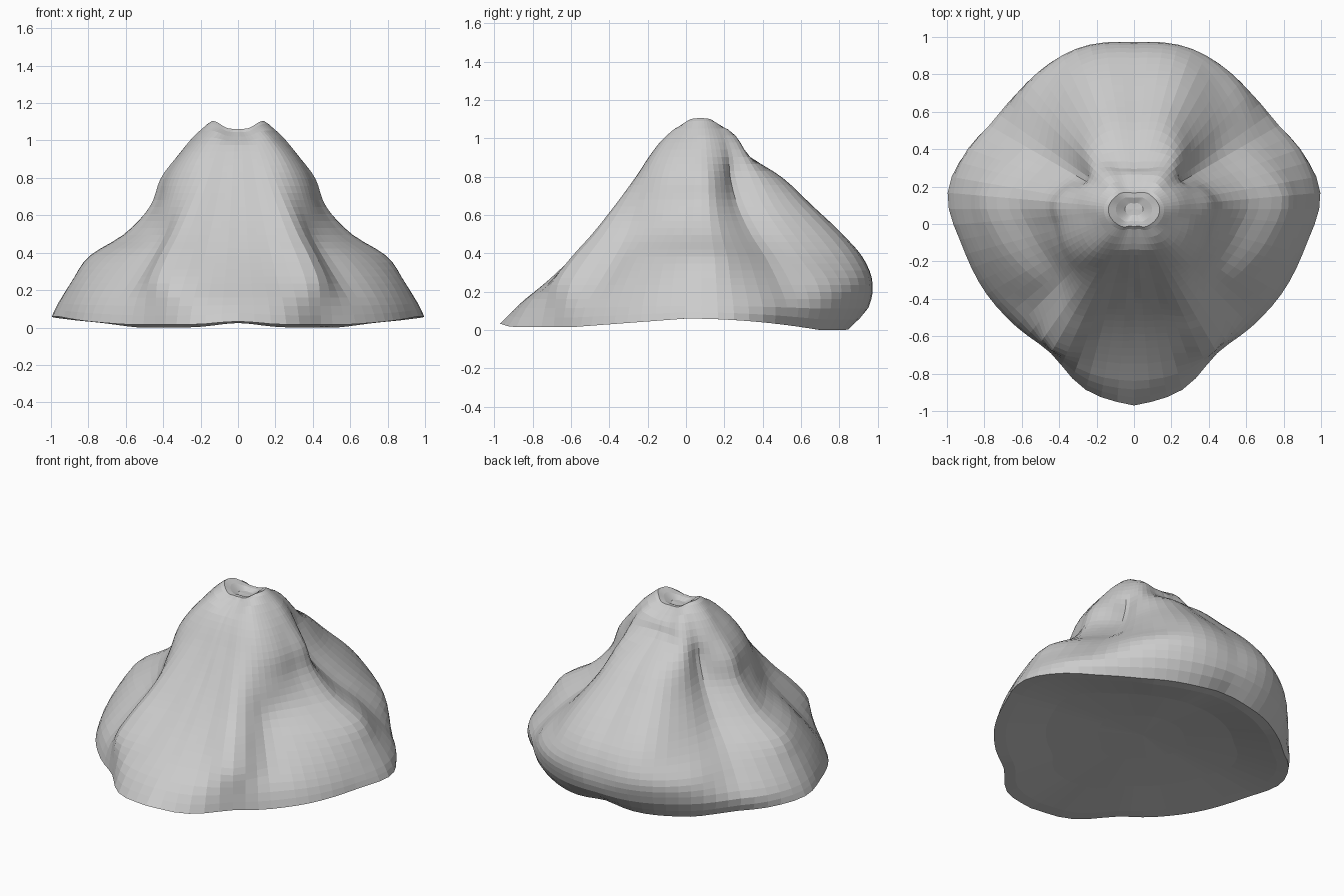
import bpy, bmesh, math

if "Cube" in bpy.data.objects:
    bpy.data.objects.remove(bpy.data.objects["Cube"])

CY = 0.08                       # axis of the mound
ANG = [0, 15, 30, 45, 60, 78, 95, 110, 122, 140, 160, 180]   # 0 = front, 180 = back
Z = [0.05, 0.12, 0.25, 0.38, 0.5, 0.65, 0.8, 0.92, 1.02, 1.09]
# contour radii per height: front panel edge at 30, side lobe at 95, groove at 122, back hump
R = [
    [1.05, 1.0, .89, .89, .91, .94, 1.0, .94, .86, .82, .80, .77],
    [.97, .95, .88, .86, .88, .92, .97, .94, .89, .88, .88, .87],
    [.81, .82, .86, .75, .79, .85, .89, .84, .80, .87, .91, .89],
    [.67, .69, .76, .64, .67, .74, .80, .72, .67, .75, .85, .84],
    [.56, .58, .64, .55, .53, .56, .61, .55, .52, .63, .75, .73],
    [.44, .46, .51, .48, .46, .45, .47, .41, .38, .49, .59, .57],
    [.34, .35, .39, .41, .41, .40, .41, .35, .30, .39, .43, .41],
    [.26, .27, .30, .33, .33, .32, .32, .30, .28, .30, .25, .23],
    [.18, .19, .21, .23, .23, .23, .24, .23, .22, .22, .19, .18],
    [.11, .11, .13, .14, .15, .16, .16, .15, .14, .13, .11, .10],
]


def spline(xs, ys, x):
    """Smooth cubic interpolation through the points."""
    n = len(xs)
    i = max(k for k in range(n - 1) if xs[k] <= x + 1e-9)

    def slope(k):
        a, b = max(k - 1, 0), min(k + 1, n - 1)
        return (ys[b] - ys[a]) / (xs[b] - xs[a])
    h = xs[i + 1] - xs[i]
    t = (x - xs[i]) / h
    return ((2*t**3 - 3*t*t + 1) * ys[i] + (t**3 - 2*t*t + t) * h * slope(i)
            + (3*t*t - 2*t**3) * ys[i + 1] + (t**3 - t*t) * h * slope(i + 1))


def base_z(x, y):
    """Slightly wavy underside, lowest at the back and either side of the middle."""
    drop = 0.06 * min(1, (y / 0.7) ** 2) if y > 0 else 0.045 * min(1, -y / 0.6)
    return 0.06 - drop * (1 - 0.4 * math.exp(-(x / 0.15) ** 2))


def place(r, a, z):
    x, y = r * math.sin(a), CY - r * math.cos(a)
    z += (base_z(x, y) - Z[0]) * max(0, min(1, 1 - (z - Z[0]) / 0.1))
    # notch between the two top bumps
    if z > 0.97:
        z -= 0.045 * math.exp(-(x / 0.1) ** 4) * min(1, (z - 0.97) / 0.12)
    return x, y, z


N, STEPS = 72, 28
bm = bmesh.new()
rings = []


def add_ring(radii, z):
    rings.append([bm.verts.new(place(r, 2 * math.pi * k / N, z)) for k, r in enumerate(radii)])


def contour(z):
    radii = [spline(Z, [row[j] for row in R], z) for j in range(len(ANG))]
    degs = [360 * k / N for k in range(N)]
    return [spline(ANG, radii, min(d, 360 - d)) for d in degs]


# underside, outer skin, then cap
for s, lift in ((0.3, 0.02), (0.65, 0.018), (0.92, 0.0)):
    add_ring([r * s for r in contour(Z[0])], Z[0] + lift)
for i in range(STEPS + 1):
    z = Z[0] + (Z[-1] - Z[0]) * i / STEPS
    add_ring(contour(z), z)
for s, z in ((0.85, 1.107), (0.6, 1.105), (0.3, 1.09)):
    add_ring([r * s for r in contour(Z[-1])], z)

for lo, hi in zip(rings, rings[1:]):
    for k in range(N):
        m = (k + 1) % N
        bm.faces.new((lo[k], lo[m], hi[m], hi[k]))
for ring, z in ((rings[0], Z[0] + 0.02), (rings[-1], 1.09)):
    c = bm.verts.new(place(0, 0, z))
    for k in range(N):
        bm.faces.new((ring[k], ring[(k + 1) % N], c))
bmesh.ops.recalc_face_normals(bm, faces=bm.faces)

mesh = bpy.data.meshes.new("draped_mound")
bm.to_mesh(mesh)
bm.free()
mound = bpy.data.objects.new("draped_mound", mesh)
bpy.context.collection.objects.link(mound)
